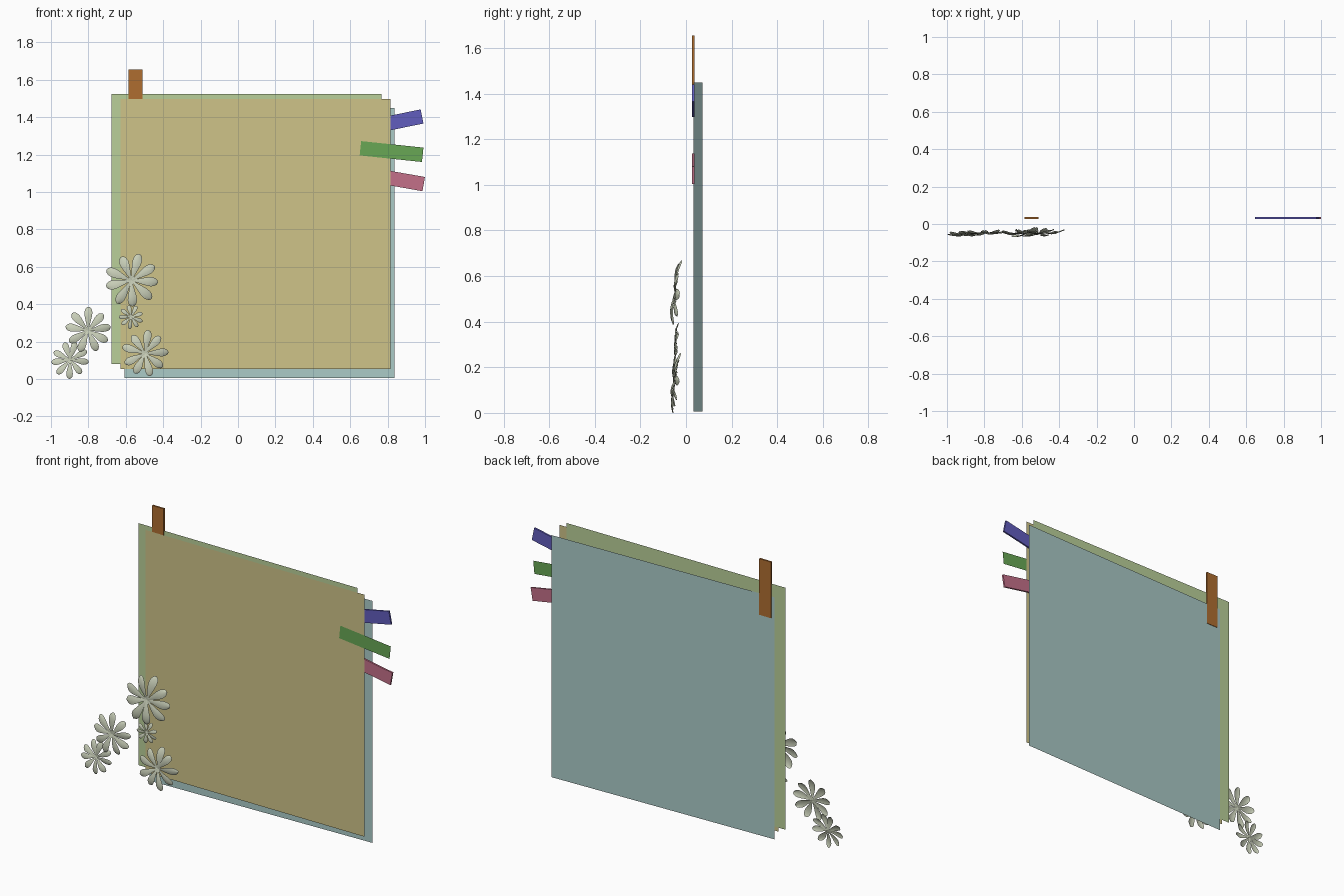
import bpy, bmesh, random
from math import sin, cos, tau, radians
from mathutils import Matrix, Vector

if "Cube" in bpy.data.objects:
    bpy.data.objects.remove(bpy.data.objects["Cube"])

random.seed(4)


def material(name, rgb):
    m = bpy.data.materials.new(name)
    m.diffuse_color = (*rgb, 1)
    m.use_nodes = True
    m.node_tree.nodes["Principled BSDF"].inputs["Base Color"].default_value = m.diffuse_color
    return m


def add_object(name, bm, mat):
    me = bpy.data.meshes.new(name)
    bm.to_mesh(me)
    bm.free()
    me.materials.append(mat)
    ob = bpy.data.objects.new(name, me)
    bpy.context.collection.objects.link(ob)
    return ob


# Square paper sheets, the rear one swung slightly open
def sheet(name, x, z, y_left, y_right, rgb, size=1.444):
    bm = bmesh.new()
    bm.faces.new([bm.verts.new(p) for p in (
        (x, y_left, z), (x + size, y_right, z),
        (x + size, y_right, z + size), (x, y_left, z + size))])
    add_object(name, bm, material(name, rgb))


sheet("front_sheet", -0.628, 0.054, 0.026, 0.026, (0.62, 0.55, 0.25))
sheet("middle_sheet", -0.677, 0.080, 0.030, 0.030, (0.49, 0.63, 0.32))
sheet("back_sheet", -0.607, 0.005, 0.033, 0.0725, (0.41, 0.60, 0.58))


# Bookmark tabs: slim boxes tucked behind the front sheet
def tab(name, x, z, angle, y0, y1, rgb, length=0.335, width=0.077):
    bm = bmesh.new()
    if y1 > y0:
        bmesh.ops.create_cube(bm, size=1)
    else:
        bmesh.ops.create_grid(bm, x_segments=1, y_segments=1, size=0.5,
                              matrix=Matrix.Rotation(radians(90), 4, 'X'))
    bmesh.ops.scale(bm, verts=bm.verts, vec=(length, max(y1 - y0, 0.001), width))
    # negative angle: rotation about +y turns x towards -z
    bmesh.ops.transform(bm, verts=bm.verts, matrix=Matrix.Translation(
        (x, (y0 + y1) / 2, z)) @ Matrix.Rotation(radians(-angle), 4, 'Y'))
    add_object(name, bm, material(name, rgb))


tab("top_tab", -0.548, 1.488, 90, 0.027, 0.0375, (0.43, 0.155, 0.03))
tab("upper_side_tab", 0.820, 1.370, 11.5, 0.027, 0.0375, (0.12, 0.11, 0.51))
tab("middle_side_tab", 0.821, 1.216, -6, 0.0245, 0.0245, (0.14, 0.39, 0.09))
tab("lower_side_tab", 0.828, 1.071, -10, 0.027, 0.0375, (0.55, 0.16, 0.25))

# Petal outline: distance from centre, half width, forward bulge
PETAL = [(0.0, 0.03, 0.0), (0.2, 0.06, 0.04), (0.4, 0.11, 0.07),
         (0.6, 0.155, 0.08), (0.75, 0.17, 0.07), (0.88, 0.145, 0.04),
         (0.96, 0.09, 0.015), (1.0, 0.02, 0.0)]
flower_mat = material("petals", (0.58, 0.62, 0.48))


# Flowers: rings of curved petals, leaning back at the top and right
def flower(name, x, y, z, radius, phase, count=9):
    bm = bmesh.new()
    for i in range(count):
        a = radians(phase) + tau * i / count + random.uniform(-0.06, 0.06)
        length = radius * (1 if i == 0 else random.uniform(0.93, 1))
        lift, twist = random.uniform(-0.06, 0.06), random.uniform(-0.25, 0.25)
        rows = []
        for r, w, bulge in PETAL:
            row = []
            for s in (-1, -0.5, 0, 0.5, 1):
                u, v = r * length, s * w * radius
                dx, dz = u * cos(a) - v * sin(a), u * sin(a) + v * cos(a)
                dy = (-(bulge + lift * r) * radius + twist * v
                      + 0.04 * radius * s * s * r + 0.05 * dx + 0.09 * dz)
                row.append(bm.verts.new(Vector((x + dx, y + dy, z + dz))))
            rows.append(row)
        for p, q in zip(rows, rows[1:]):
            for k in range(4):
                f = bm.faces.new((p[k], q[k], q[k + 1], p[k + 1]))
                f.smooth = True
    bmesh.ops.reverse_faces(bm, faces=[f for f in bm.faces if f.normal.y > 0])
    bm.normal_update()
    if sum(f.normal.y for f in bm.faces) > 0:
        bmesh.ops.reverse_faces(bm, faces=bm.faces)
    add_object(name, bm, flower_mat)


flower("large_flower", -0.570, -0.044, 0.527, 0.147, 75)
flower("upper_left_flower", -0.802, -0.043, 0.260, 0.126, 90)
flower("lower_left_flower", -0.898, -0.052, 0.102, 0.102, -90)
flower("lower_right_flower", -0.497, -0.046, 0.137, 0.126, 85)
flower("small_flower", -0.572, -0.042, 0.332, 0.066, 60)
